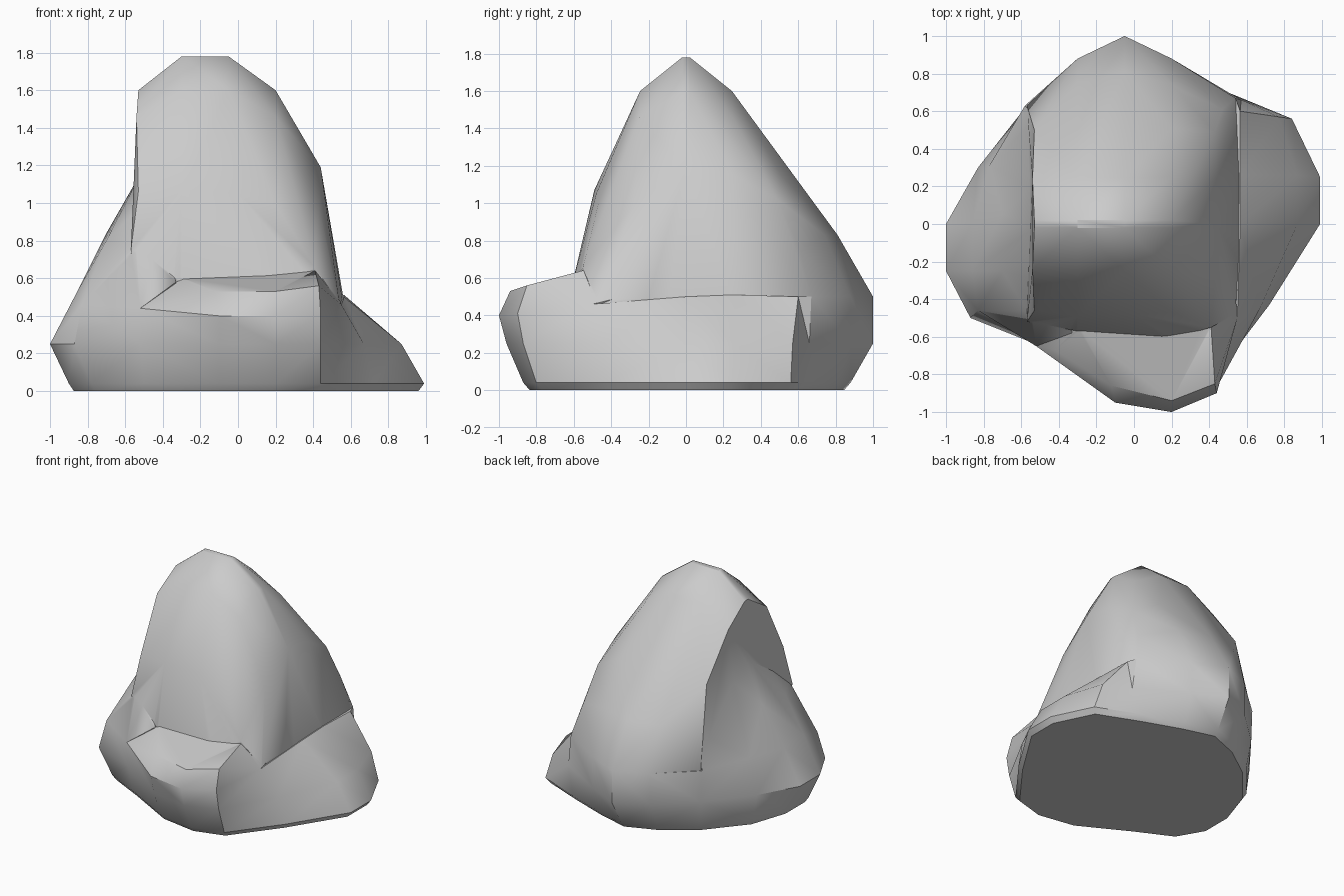
import bpy, bmesh

if "Cube" in bpy.data.objects:
    bpy.data.objects.remove(bpy.data.objects["Cube"])


def make_object(name, bm):
    bmesh.ops.recalc_face_normals(bm, faces=bm.faces)
    me = bpy.data.meshes.new(name)
    bm.to_mesh(me)
    bm.free()
    ob = bpy.data.objects.new(name, me)
    bpy.context.collection.objects.link(ob)
    return ob


def hull(name, pts):
    """Convex chunk of stone wrapped around a few corner points."""
    bm = bmesh.new()
    for p in pts:
        bm.verts.new(p)
    res = bmesh.ops.convex_hull(bm, input=bm.verts)
    junk = {v for v in res["geom_interior"] + res["geom_unused"]
            if isinstance(v, bmesh.types.BMVert)}
    bmesh.ops.delete(bm, geom=list(junk), context='VERTS')
    return make_object(name, bm)


def loft(name, rings, crown):
    """Skin matching rings, flat underneath, fanned to a crown point on top."""
    bm = bmesh.new()
    rows = [[bm.verts.new(p) for p in r] for r in rings]
    n = len(rows[0])
    tip = bm.verts.new(crown)
    bm.faces.new(rows[0][::-1])
    for i in range(n):
        j = (i + 1) % n
        for a, b in zip(rows, rows[1:]):
            bm.faces.new((a[i], a[j], b[j], b[i]))
        bm.faces.new((rows[-1][i], rows[-1][j], tip))
    bmesh.ops.triangulate(bm, faces=[f for f in bm.faces if len(f.verts) == 4])
    return make_object(name, bm)


# Broad base: chamfered foot, belly and rim, starting at +x and going round
foot = [(.99, 0), (.99, .25), (.84, .56), (.5, .7), (.2, .81), (-.05, .88),
        (-.3, .78), (-.55, .6), (-.8, .3), (-.9, 0), (-.9, -.25), (-.78, -.46),
        (-.5, -.6), (-.1, -.82), (.2, -.87), (.44, -.8), (.72, -.43)]
belly = [(.87, 0), (.87, .26), (.77, .57), (.57, .66), (.2, .88), (-.05, 1),
         (-.3, .88), (-.57, .63), (-.83, .3), (-1, 0), (-1, -.25), (-.87, -.5),
         (-.52, -.64), (-.1, -.91), (.2, -.96), (.44, -.87), (.67, -.45)]
rim = [(.565, 0, .5), (.565, .26, .51), (.565, .6, .5), (.54, .67, .5),
       (.2, .88, .5), (-.05, 1, .5), (-.3, .88, .5), (-.58, .63, .5),
       (-.77, .31, .53), (-.86, 0, .52), (-.86, -.25, .52), (-.83, -.46, .46),
       (-.52, -.65, .44), (-.1, -.95, .4), (.2, -1, .4), (.44, -.9, .41),
       (.55, -.5, .46)]
rock = loft("rock", [[(x * .97, y * .96, 0) for x, y in foot],
                     [(x, y, .04) for x, y in foot],
                     [(x, y, .25) for x, y in belly], rim], (0, 0, .47))

# Tall peak: rounded gable on top, long back slope, steep front
peak_pts = [(x, s * y, z) for s in (-1, 1) for x, y, z in (
    (-.3, .02, 1.78), (-.05, .02, 1.78), (-.3, .245, 1.6), (-.05, .245, 1.6),
    (-.53, .02, 1.6), (.2, .02, 1.6), (-.54, .24, 1.46), (.2, .25, 1.46))]
peak_pts += [
    (-.53, -.46, 1.06), (-.3, -.49, 1.07), (0, -.48, 1.05), (.2, -.47, .99),
    (-.53, .5, 1.12), (-.3, .5, 1.19), (-.05, .5, 1.2), (.2, .51, 1.15),
    (.44, 0, 1.19), (.44, .25, 1.15), (.43, .49, 1.02), (.43, -.28, .99),
    (.41, -.55, .66), (.2, -.61, .56), (-.3, -.57, .58), (-.57, -.52, .75),
    (-.05, .81, .83), (.2, .74, .83), (-.3, .75, .83), (.47, .61, .75),
    (-.05, 1, .5), (-.3, .88, .5), (.2, .88, .5), (.54, .67, .5),
    (-.57, .63, .5), (.56, .25, .5), (.555, -.2, .49), (.54, -.48, .46),
    (-.05, .8, .2), (.5, .5, .2), (-.5, .5, .2), (-.5, -.4, .2), (.5, -.4, .2)]
peak = hull("peak", peak_pts)

# Left shoulder leaning on the peak
shoulder = hull("left_shoulder", [
    (-.5, 0, 1.19), (-.5, .25, 1.1), (-.5, -.3, 1.0), (-.52, .56, .75),
    (-.54, -.51, .78), (-.7, .05, .84), (-.7, -.25, .8), (-.86, 0, .52),
    (-.86, -.25, .52), (-.77, .31, .53), (-.58, .63, .5), (-.83, -.46, .46),
    (-.52, -.65, .44), (-.33, -.58, .58), (-.7, 0, .2), (-.5, -.5, .25),
    (-.3, .2, .25), (-.3, -.4, .25)])

# Low front ledge, rising a little where it meets the peak
ledge = hull("front_ledge", [
    (.2, -1, .4), (.44, -.9, .41), (-.1, -.95, .4), (.2, -.94, .53),
    (.43, -.85, .56), (-.12, -.86, .53), (-.42, -.67, .49), (-.52, -.65, .44),
    (-.3, -.55, .6), (.2, -.62, .59), (.41, -.55, .64), (.55, -.5, .46),
    (.53, -.25, .52), (.2, -.8, .2), (-.4, -.3, .25), (.4, -.3, .25)])

# Fuse all chunks into one solid stone
for part in (peak, shoulder, ledge):
    m = rock.modifiers.new(part.name, 'BOOLEAN')
    m.operation, m.solver, m.object = 'UNION', 'EXACT', part
dg = bpy.context.evaluated_depsgraph_get()
fused = bpy.data.meshes.new_from_object(rock.evaluated_get(dg))
rock.modifiers.clear()
rock.data = fused
for part in (peak, shoulder, ledge):
    bpy.data.objects.remove(part)

bpy.context.view_layer.objects.active = rock
rock.select_set(True)
bpy.ops.object.shade_smooth_by_angle(angle=0.65)
